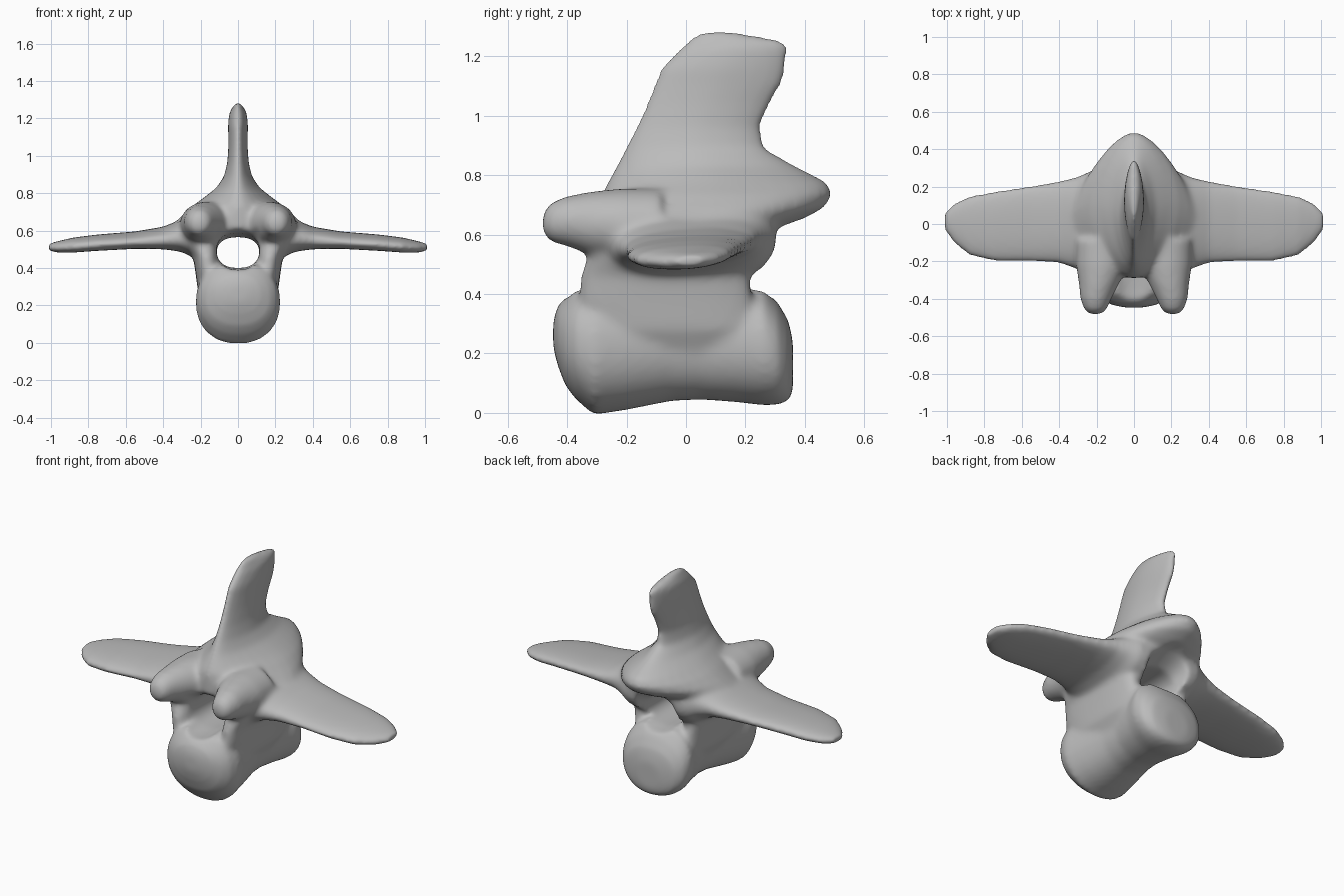
import bpy, bmesh, math

cube = bpy.data.objects.get("Cube")
if cube:
    bpy.data.objects.remove(cube, do_unlink=True)

SIDES = 32


def loft(bm, axis, sections, power=2.0, side=1, tilt=0.0):
    """Skin superellipse rings; section = (station, a_min, a_max, b_min, b_max)."""
    order = {"x": (0, 1, 2), "y": (1, 0, 2), "z": (2, 0, 1)}[axis]
    rings = []
    for t, a0, a1, b0, b1 in sections:
        ring = []
        for i in range(SIDES):
            ang = 2 * math.pi * i / SIDES
            c, s = math.cos(ang), math.sin(ang)
            u = math.copysign(abs(c) ** (2 / power), c)
            v = math.copysign(abs(s) ** (2 / power), s)
            co = [0, 0, 0]
            co[order[0]] = t
            co[order[1]] = (a0 + a1) / 2 + u * (a1 - a0) / 2
            co[order[2]] = (b0 + b1) / 2 + v * (b1 - b0) / 2
            co[2] += tilt * co[1]
            co[0] *= side
            ring.append(bm.verts.new(co))
        rings.append(ring)
    for r0, r1 in zip(rings, rings[1:]):
        for i in range(SIDES):
            j = (i + 1) % SIDES
            bm.faces.new((r0[i], r0[j], r1[j], r1[i]))
    bm.faces.new(rings[0])
    bm.faces.new(rings[-1])


def to_object(bm, name):
    bmesh.ops.recalc_face_normals(bm, faces=bm.faces)
    mesh = bpy.data.meshes.new(name)
    bm.to_mesh(mesh)
    bm.free()
    obj = bpy.data.objects.new(name, mesh)
    bpy.context.collection.objects.link(obj)
    return obj


def symmetric(rows):
    """Rows of (station, half width, b_min, b_max)."""
    return [(t, -w, w, b0, b1) for t, w, b0, b1 in rows]


bm = bmesh.new()

# Body: domed drum with a waist, running front to back
loft(bm, "y", symmetric([
    (-.447, .05, .22, .31), (-.432, .12, .16, .36), (-.405, .175, .09, .39),
    (-.37, .21, .045, .43), (-.31, .228, -.007, .44), (-.2, .21, .01, .44),
    (-.05, .185, .04, .44), (.05, .18, .045, .44), (.18, .2, .035, .44),
    (.26, .22, .025, .43), (.31, .205, .027, .37), (.345, .16, .04, .31),
    (.36, .08, .07, .24)]), 2.2)

# Roof of the arch, flowing up into the tall spine
loft(bm, "z", symmetric([
    (.54, .26, -.28, .22), (.60, .32, -.29, .28), (.65, .33, -.29, .39),
    (.69, .29, -.29, .465), (.735, .24, -.285, .495), (.775, .185, -.265, .475),
    (.83, .115, -.235, .37), (.89, .075, -.205, .265), (.96, .058, -.17, .25),
    (1.04, .052, -.135, .285), (1.11, .052, -.107, .327), (1.16, .054, -.087, .338),
    (1.225, .048, -.025, .345), (1.25, .036, .005, .34), (1.273, .022, .03, .22),
    (1.285, .014, .05, .14)]), 1.75)

for side in (1, -1):
    # Pedicle: wall between the body and the arch
    loft(bm, "z", [
        (.12, .05, .14, -.24, .18), (.28, .08, .215, -.33, .24),
        (.38, .09, .228, -.36, .225), (.46, .095, .24, -.355, .215),
        (.53, .09, .28, -.33, .23), (.62, .08, .30, -.30, .25)], 2.5, side)
    # Transverse process: long flat wing
    loft(bm, "x", [
        (.08, -.28, .31, .40, .75), (.2, -.275, .30, .425, .715),
        (.25, -.265, .275, .465, .685), (.31, -.24, .25, .49, .655),
        (.4, -.21, .23, .502, .618), (.55, -.20, .205, .505, .593),
        (.75, -.20, .175, .495, .578), (.88, -.17, .15, .485, .562),
        (.965, -.10, .11, .483, .542), (1.012, -.035, .065, .492, .53)],
        2.3, side, .06)
    # Front articular knob, widening back into the roof
    loft(bm, "y", [
        (-.483, .175, .24, .605, .67), (-.455, .145, .268, .575, .708),
        (-.40, .12, .287, .56, .73), (-.32, .08, .295, .53, .745),
        (-.22, .03, .31, .51, .755), (-.08, .01, .31, .51, .755)], 2, side)

vertebra = to_object(bm, "vertebra")

# Canal through the arch, flared at both openings
bm = bmesh.new()
loft(bm, "y", symmetric([
    (-.6, .13, .39, .68), (-.36, .125, .39, .665), (-.25, .115, .40, .59),
    (0, .115, .40, .565), (.2, .115, .40, .57), (.32, .145, .385, .635),
    (.6, .18, .38, .70)]), 2.4)
canal = to_object(bm, "canal_cutter")
canal.hide_render = True


def add_remesh():
    mod = vertebra.modifiers.new("fuse", "REMESH")
    mod.mode = "VOXEL"
    mod.voxel_size = .011


# Fuse the parts, cut the canal and soften the joins
add_remesh()
cut = vertebra.modifiers.new("canal", "BOOLEAN")
cut.operation = "DIFFERENCE"
cut.solver = "EXACT"
cut.object = canal
add_remesh()
soft = vertebra.modifiers.new("soften", "SMOOTH")
soft.factor = .5
soft.iterations = 18

bpy.context.view_layer.update()
graph = bpy.context.evaluated_depsgraph_get()
fused = bpy.data.meshes.new_from_object(vertebra.evaluated_get(graph))
vertebra.modifiers.clear()
vertebra.data = fused
bpy.data.objects.remove(canal, do_unlink=True)

# Colour and smooth shading
bone = bpy.data.materials.new("bone_grey")
bone.use_nodes = True
colour = (.5, .5, .5, 1)
bone.diffuse_color = colour
bone.node_tree.nodes["Principled BSDF"].inputs["Base Color"].default_value = colour
fused.materials.clear()
fused.materials.append(bone)
for poly in fused.polygons:
    poly.use_smooth = True
    poly.material_index = 0
